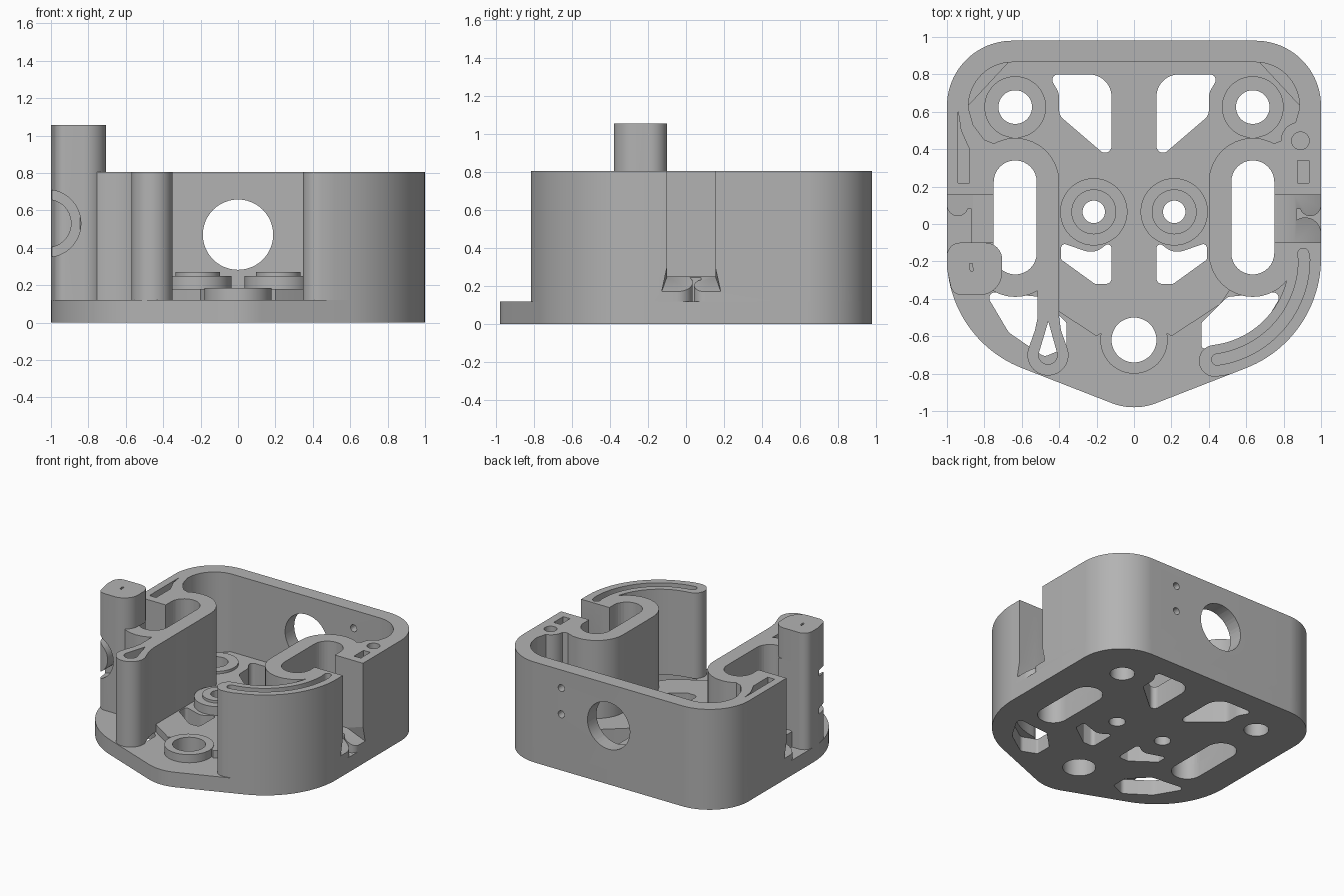
import bpy, bmesh, math
from mathutils import Vector

cube = bpy.data.objects.get("Cube")
if cube:
    bpy.data.objects.remove(cube)

grey = bpy.data.materials.new("matte grey")
grey.use_nodes = True
grey.diffuse_color = (0.45, 0.45, 0.45, 1)
grey.node_tree.nodes["Principled BSDF"].inputs["Base Color"].default_value = (0.45, 0.45, 0.45, 1)


# ---- 2D profile helpers ----
def arc(cx, cy, r, a0, a1, n=24):
    angles = [math.radians(a0 + (a1 - a0) * i / n) for i in range(n + 1)]
    return [(cx + r * math.cos(a), cy + r * math.sin(a)) for a in angles]


def circle(cx, cy, r, n=48):
    return arc(cx, cy, r, 0, 360, n)[:-1]


def rounded(corners, n=14):
    """Polygon from (x, y, radius) corners."""
    out = []
    for i, (x, y, r) in enumerate(corners):
        p = Vector((x, y))
        if r == 0:
            out.append((x, y))
            continue
        a = (Vector(corners[i - 1][:2]) - p).normalized()
        b = (Vector(corners[(i + 1) % len(corners)][:2]) - p).normalized()
        half = a.angle(b) / 2
        centre = p + (a + b).normalized() * r / math.sin(half)
        u = p + a * r / math.tan(half) - centre
        v = p + b * r / math.tan(half) - centre
        sweep = u.angle_signed(v)
        for k in range(n + 1):
            q = u.copy()
            t = -sweep * k / n
            q = Vector((u.x * math.cos(t) - u.y * math.sin(t),
                        u.x * math.sin(t) + u.y * math.cos(t)))
            out.append(tuple(centre + q))
    return out


def stroke(path, hw, n=16):
    """Band of half width hw along a path, with round ends."""
    pts = [Vector(p) for p in path]
    left, right = [], []
    for i, p in enumerate(pts):
        t = (pts[min(i + 1, len(pts) - 1)] - pts[max(i - 1, 0)]).normalized()
        nrm = Vector((-t.y, t.x)) * hw
        left.append(tuple(p + nrm))
        right.append(tuple(p - nrm))

    def cap(p, start):
        a = math.degrees(math.atan2(start[1] - p.y, start[0] - p.x))
        return arc(p.x, p.y, hw, a, a - 180, n)[1:-1]
    return left + cap(pts[-1], left[-1]) + right[::-1] + cap(pts[0], right[0])


def mirror(poly):
    return [(-x, y) for x, y in poly]


# ---- solid helpers ----
def new_object(name, bm):
    bmesh.ops.recalc_face_normals(bm, faces=bm.faces)
    mesh = bpy.data.meshes.new(name)
    bm.to_mesh(mesh)
    bm.free()
    mesh.materials.append(grey)
    ob = bpy.data.objects.new(name, mesh)
    bpy.context.scene.collection.objects.link(ob)
    return ob


def prism(poly, z0, z1, axis="z"):
    """Extrude a profile along z, or an xz profile along y."""
    place = (lambda x, y, z: (x, y, z)) if axis == "z" else (lambda x, y, z: (x, z, y))
    bm = bmesh.new()
    lo = [bm.verts.new(place(x, y, z0)) for x, y in poly]
    hi = [bm.verts.new(place(x, y, z1)) for x, y in poly]
    bm.faces.new(lo)
    bm.faces.new(hi)
    for i in range(len(lo)):
        bm.faces.new((lo[i - 1], lo[i], hi[i], hi[i - 1]))
    return new_object("piece", bm)


def combine(name, solids, cutters):
    """Fuse the solids, then carve out the cutters."""
    body = solids[0]
    body.name = name
    for op, items in (("UNION", solids[1:]), ("DIFFERENCE", cutters)):
        for item in items:
            mod = body.modifiers.new("fuse", "BOOLEAN")
            mod.operation, mod.solver, mod.object = op, "EXACT", item
            bpy.context.view_layer.update()
            graph = bpy.context.evaluated_depsgraph_get()
            mesh = bpy.data.meshes.new_from_object(body.evaluated_get(graph))
            body.modifiers.clear()
            body.data = mesh
            bpy.data.objects.remove(item)
    body.data.name = name
    bpy.ops.object.select_all(action="DESELECT")
    body.select_set(True)
    bpy.context.view_layer.objects.active = body
    bpy.ops.object.shade_smooth_by_angle(angle=math.radians(30))
    return body


FLOOR, TOP = 0.12, 0.805
SIDES = (1, -1)

# ---- shared profiles ----
outline = rounded([(-1, 0.98, 0.35), (1, 0.98, 0.35), (1, -0.614, 0.63),
                   (0, -1.004, 0.33), (-1, -0.614, 0.63)], 24)
slot_path = [(0.635, -0.155), (0.635, 0.225)]
slot = stroke(slot_path, 0.115)
slot_wall = stroke(slot_path, 0.235)
tear_hole = [(-0.458, -0.52)] + arc(-0.46, -0.7, 0.05, 170, 370)


def both(poly, z0, z1):
    return [prism(poly, z0, z1), prism(mirror(poly), z0, z1)]


# ---- base plate with raised floor, bosses and lightening pockets ----
floor_half = [(0.12, -0.55), (0.2, -0.6), (0.46, -0.43), (0.9, 0.2), (0.9, 0.62), (0.64, 0.9)]
base = [prism(outline, 0, FLOOR),
        prism(floor_half + mirror(floor_half)[::-1], 0.05, 0.18),
        prism(circle(0, -0.62, 0.18), 0.04, 0.185)]
base += both(circle(0.635, 0.625, 0.165), 0.03, 0.20)
base += both(circle(0.215, 0.065, 0.18), 0.03, 0.25)
base += both(circle(0.215, 0.065, 0.12), 0.02, 0.27)

back_pocket = rounded([(0.46, 0.8, 0.03), (0.12, 0.8, 0.12), (0.12, 0.34, 0.035),
                       (0.4, 0.58, 0.06), (0.4, 0.7, 0.1)], 8)
mid_pocket = rounded([(0.12, -0.09, 0.02), (0.12, -0.32, 0.03), (0.21, -0.32, 0.02),
                      (0.39, -0.19, 0.02), (0.39, -0.1, 0.02), (0.215, -0.16, 0.1)], 8)
side_pocket = rounded([(0.8, -0.36, 0.03), (0.67, -0.58, 0.1), (0.48, -0.71, 0.04),
                       (0.36, -0.66, 0.02), (0.36, -0.53, 0.02), (0.5, -0.39, 0.04)], 8)
holes = [prism(circle(0, -0.62, 0.12), -0.1, 0.5)]
for poly in (circle(0.635, 0.625, 0.09), circle(0.215, 0.065, 0.06), slot,
             back_pocket, mid_pocket, side_pocket):
    holes += both(poly, -0.1, 0.5)
combine("base_plate", base, holes)

# ---- outer wall, slot walls and curved front wall ----
back_path = ([(0.9425, 0.1)] + arc(0.65, 0.63, 0.2925, 0, 90)
             + arc(-0.65, 0.63, 0.2925, 90, 180) + [(-0.9425, 0.1)])
fill = [(0.72, 0.08), (0.95, 0.08), (0.95, 0.63), (0.885, 0.62), (0.86, 0.53),
        (0.8, 0.45), (0.72, 0.42)]
front_path = [(0.915, -0.05)] + arc(0.37, -0.19, 0.545, 0, -83.5)
tear_body = [(-0.4, -0.5), (-0.515, -0.5), (-0.53, -0.57)] + arc(-0.46, -0.7, 0.11, 165, 375) + [(-0.39, -0.57)]
walls = [prism(stroke(back_path, 0.0575), FLOOR, TOP)]
walls += both(slot_wall, FLOOR, TOP) + both(fill, FLOOR, TOP)
walls += [prism(stroke(front_path, 0.085), FLOOR, TOP),
          prism([(-0.515, 0.2), (-0.515, -0.55), (-0.4, -0.55), (-0.4, 0.2)], FLOOR, TOP),
          prism(tear_body, FLOOR, TOP),
          prism(circle(0.885, 0.445, 0.1), FLOOR, TOP)]
# keep everything inside the outer outline
trim = prism([(-3, -3), (3, -3), (3, 3), (-3, 3)], -1, 2)
trim = combine("trim", [trim], [prism(outline, -2, 3)])


def notch_flare(side):
    """Flared sill where a side opening meets the outer face."""
    bm = bmesh.new()
    rings = []
    for x, y0, y1, z in ((0.86, -0.1, 0.155, 0.25), (1.01, -0.13, 0.185, 0.165)):
        rings.append([bm.verts.new((side * x, y, h)) for y, h in
                      ((y0, z), (y1, z), (0.155, 0.3), (-0.1, 0.3))])
    bm.faces.new(rings[0])
    bm.faces.new(rings[1])
    for i in range(4):
        bm.faces.new((rings[0][i - 1], rings[0][i], rings[1][i], rings[1][i - 1]))
    return new_object("flare", bm)


cuts = [trim] + both(slot, 0, 1)
cuts += both([(0.64, -0.1), (1.2, -0.1), (1.2, 0.155), (0.64, 0.155)], 0.25, 1)
cuts += [notch_flare(s) for s in SIDES]
# grooves, teardrop pocket and screw hole sunk from the top
groove = [(0.905, -0.16)] + arc(0.37, -0.19, 0.54, 0, -82)
cuts += [prism(stroke(groove, 0.03), 0.2, 1),
         prism(tear_hole, 0, 1),
         prism([(-0.94, 0.6), (-0.925, 0.5), (-0.88, 0.4), (-0.88, 0.22), (-0.94, 0.22)], 0.2, 1),
         prism([(0.875, 0.22), (0.935, 0.22), (0.935, 0.34), (0.875, 0.34)], 0.2, 1),
         prism(circle(0.89, 0.445, 0.047), 0.2, 1)]
# cable window and two small holes through the back
cuts += [prism(circle(0, 0.47, 0.188), 0.7, 1.2, "y"),
         prism(circle(0.42, 0.45, 0.028, 20), 0.7, 1.2, "y"),
         prism(circle(0.42, 0.66, 0.028, 20), 0.7, 1.2, "y")]
combine("walls", walls, cuts)

# ---- tall front post with a curved tie channel ----
post = rounded([(-1, -0.1, 0.07), (-0.705, -0.1, 0.09), (-0.705, -0.38, 0.12), (-0.97, -0.38, 0.06),
                (-1, -0.24, 0)], 10)
channel = stroke(arc(-1.02, 0.53, 0.155, 100, -100), 0.025)
slit = [(-0.88, -0.21), (-0.865, -0.21), (-0.86, -0.25), (-0.875, -0.25)]
combine("post", [prism(post, FLOOR, 1.055)],
        [prism(channel, -0.6, -0.26, "y"), prism(slit, 0.9, 1.2), prism(mirror(slot), 0, 0.8)])
